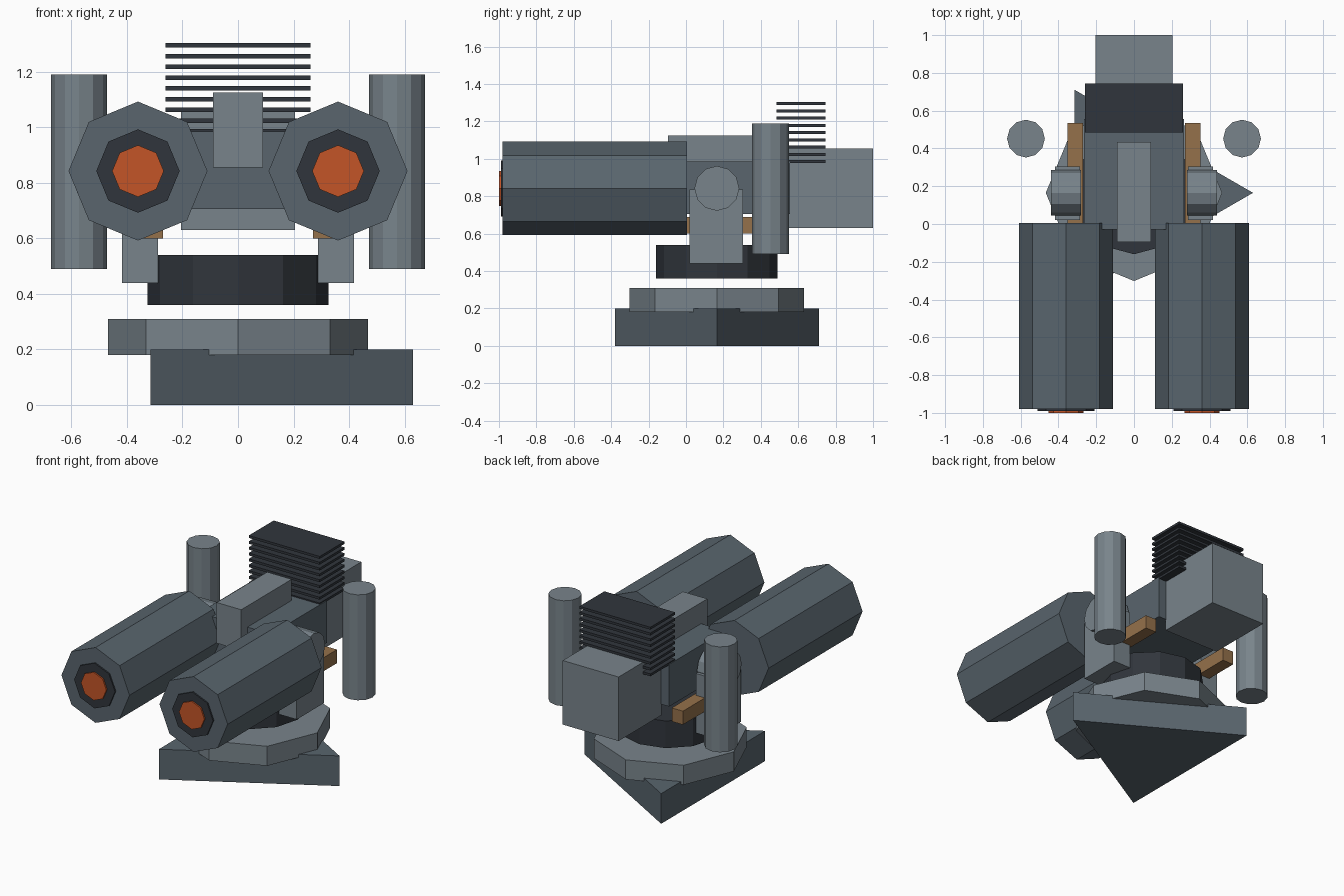
import bpy
from math import radians, pi

if "Cube" in bpy.data.objects:
    bpy.data.objects.remove(bpy.data.objects["Cube"])


def material(name, rgb):
    m = bpy.data.materials.new(name)
    m.diffuse_color = (*rgb, 1)
    m.use_nodes = True
    m.node_tree.nodes["Principled BSDF"].inputs["Base Color"].default_value = m.diffuse_color
    return m


STEEL = material("steel", (0.10, 0.13, 0.155))
LIGHT = material("light_steel", (0.19, 0.23, 0.26))
DARK = material("dark_metal", (0.03, 0.036, 0.045))
BROWN = material("brass", (0.30, 0.165, 0.07))
ORANGE = material("glow", (0.55, 0.09, 0.02))


def box(name, x, y, z, mat):
    """Box from (min, max) ranges on each axis."""
    ranges = (x, y, z)
    bpy.ops.mesh.primitive_cube_add(size=1, location=[(a + b) / 2 for a, b in ranges])
    o = bpy.context.object
    o.name = name
    o.scale = [b - a for a, b in ranges]
    bpy.ops.object.transform_apply(location=False, rotation=False, scale=True)
    o.data.materials.append(mat)
    return o


def prism(name, sides, r, span, centre, axis, mat):
    """Prism along an axis; its first corner lies on +x (z axis) or +z (x and y axes)."""
    mid = (span[0] + span[1]) / 2
    rot = {"x": (0, pi / 2, 0), "y": (pi / 2, 0, 0), "z": (0, 0, -pi / 2)}[axis]
    loc = list(centre)
    loc.insert("xyz".index(axis), mid)
    bpy.ops.mesh.primitive_cylinder_add(vertices=sides, radius=r, depth=span[1] - span[0],
                                        location=loc, rotation=rot)
    o = bpy.context.object
    o.name = name
    bpy.ops.object.transform_apply(location=False, rotation=True, scale=False)
    o.data.materials.append(mat)
    return o


PIVOT_Y = 0.165
GUN_Z = 0.842

# Triangular base, octagonal plate and turntable
prism("base", 3, 0.63, (0, 0.20), (0, PIVOT_Y), "z", STEEL)
prism("base_plate", 8, 0.467, (0.18, 0.31), (0, PIVOT_Y), "z", LIGHT)
prism("turntable", 12, 0.325, (0.36, 0.54), (0, PIVOT_Y), "z", DARK)

# Central body, sight housing and rear counterweight
box("body", (-0.265, 0.265), (-0.03, 0.555), (0.705, 0.985), STEEL)
box("sight_housing", (-0.09, 0.09), (-0.095, 0.435), (0.855, 1.125), LIGHT)
box("rear_housing", (-0.205, 0.205), (0.55, 1.0), (0.63, 1.055), LIGHT)

# Cooling fins
for i in range(9):
    z = 0.985 + i * 0.0387
    box(f"cooling_fin_{i + 1}", (-0.26, 0.26), (0.485, 0.745), (z - 0.008, z + 0.008), DARK)

# Paired parts
for side, s in (("left", -1), ("right", 1)):
    def span(a, b):
        return tuple(sorted((s * a, s * b)))

    # Barrel with muzzle ring and glowing bore
    gun = (s * 0.36, GUN_Z)
    prism(f"{side}_barrel", 8, 0.25, (-0.98, 0.005), gun, "y", STEEL)
    prism(f"{side}_muzzle", 8, 0.15, (-0.99, -0.90), gun, "y", DARK)
    prism(f"{side}_bore", 8, 0.093, (-1.0, -0.90), gun, "y", ORANGE)

    # Yoke arm, trunnion and side rail
    box(f"{side}_yoke_arm", span(0.287, 0.417), (0.02, 0.305), (0.44, 0.835), LIGHT)
    prism(f"{side}_trunnion", 12, 0.12, span(0.28, 0.44), (PIVOT_Y, GUN_Z), "x", LIGHT)
    box(f"{side}_rail", span(0.27, 0.352), (-0.005, 0.535), (0.60, 0.69), BROWN)

    # Upright canister
    prism(f"{side}_canister", 12, 0.1, (0.49, 1.19), (s * 0.572, 0.452), "z", LIGHT)
